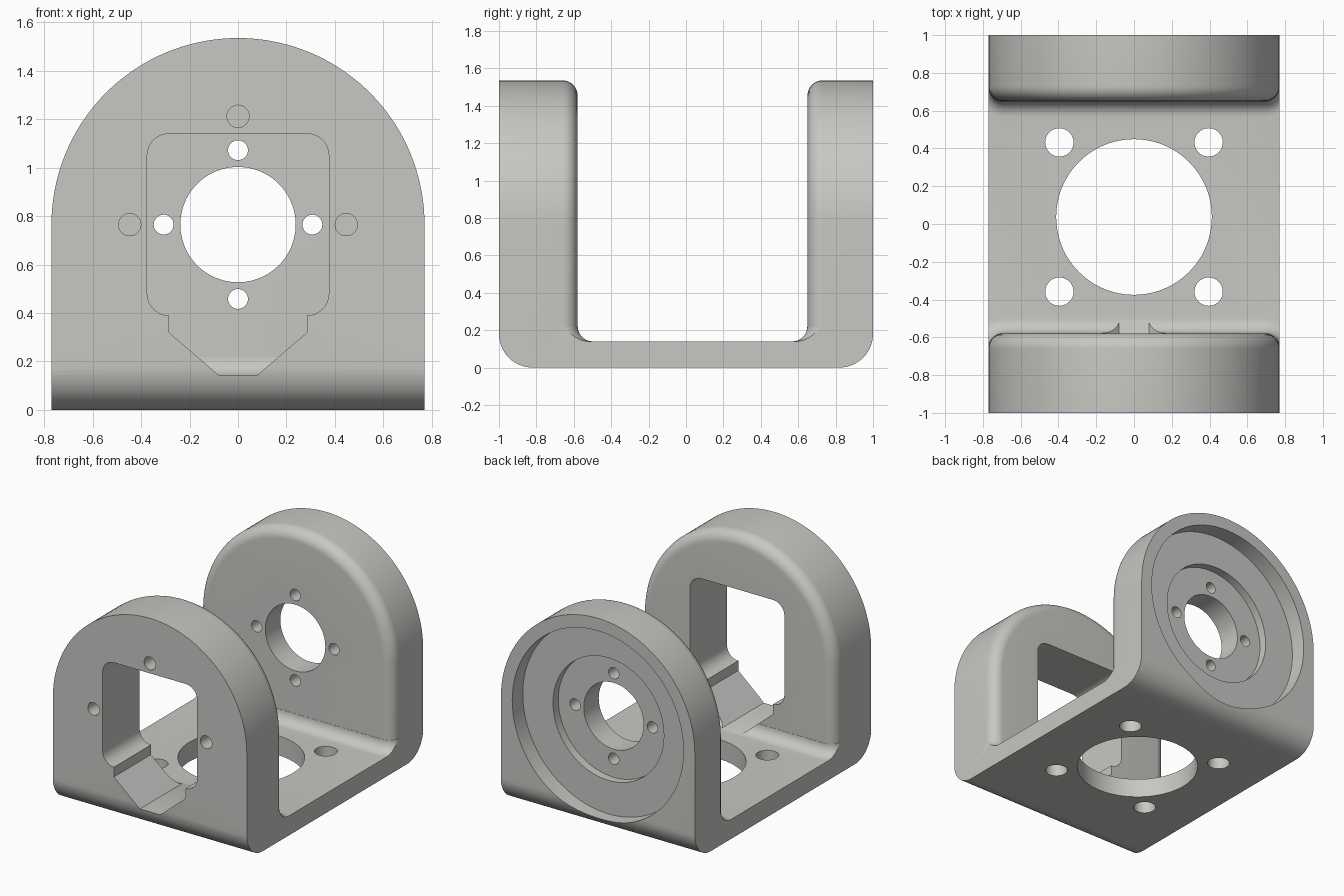
import bpy, bmesh, math
from math import sin, cos, pi, sqrt

if "Cube" in bpy.data.objects:
    bpy.data.objects.remove(bpy.data.objects["Cube"])

W = 0.77          # half width and arch radius
AXIS_Z = 0.765    # height of the arch centre
FLOOR = 0.14      # top of the base plate
R = 0.08          # rounding and fillet radius
OUT_R = 0.18      # outer bottom corner radius

grey = bpy.data.materials.new("light_grey")
grey.diffuse_color = (0.57, 0.57, 0.545, 1)
grey.use_nodes = True
grey.node_tree.nodes["Principled BSDF"].inputs["Base Color"].default_value = grey.diffuse_color


def loft(name, loops):
    """Closed solid through loops that have the same number of points."""
    bm = bmesh.new()
    rings = [[bm.verts.new(p) for p in loop] for loop in loops]
    n = len(rings[0])
    for a, b in zip(rings, rings[1:]):
        for i in range(n):
            j = (i + 1) % n
            bm.faces.new((a[i], a[j], b[j], b[i]))
    bm.faces.new(rings[0][::-1])
    bm.faces.new(rings[-1])
    bmesh.ops.recalc_face_normals(bm, faces=bm.faces)
    mesh = bpy.data.meshes.new(name)
    bm.to_mesh(mesh)
    bm.free()
    obj = bpy.data.objects.new(name, mesh)
    bpy.context.collection.objects.link(obj)
    mesh.materials.append(grey)
    return obj


def arc(cx, cy, r, a0, a1, n=12):
    return [(cx + r * cos(math.radians(a0 + (a1 - a0) * i / n)),
             cy + r * sin(math.radians(a0 + (a1 - a0) * i / n))) for i in range(n + 1)]


def circle(r, cx, cy, n=64):
    return arc(cx, cy, r, 0, 360, n)[:-1]


def prism_y(name, pts, y0, y1):
    return loft(name, [[(x, y, z) for x, z in pts] for y in (y0, y1)])


def prism_z(name, pts, z0, z1):
    return loft(name, [[(x, y, z) for x, y in pts] for z in (z0, z1)])


def combine(target, tool, operation):
    mod = target.modifiers.new("combine", 'BOOLEAN')
    mod.operation = operation
    mod.solver = 'EXACT'
    mod.object = tool
    bpy.context.view_layer.objects.active = target
    bpy.ops.object.modifier_apply(modifier=mod.name)
    bpy.data.objects.remove(tool)


def cut(tool):
    combine(body, tool, 'DIFFERENCE')


def wall(name, inner, side):
    """Arched wall with its inner edge rounded; side is -1 front, 1 back."""
    layers = [(side * 1.05, 0)]
    for i in range(11):
        a = pi / 2 * i / 10
        layers.append((inner + side * R * (1 - sin(a)), R * (1 - cos(a))))
    loops = []
    for y, inset in layers:
        w = W - inset
        pts = [(w, 0.05)] + arc(0, AXIS_Z, w, 0, 180, 72) + [(-w, 0.05)]
        loops.append([(x, y, z) for x, z in pts])
    return loft(name, loops)


def floor_fillet(name, inner, side):
    """Concave fillet that wraps around the rounded wall corners."""
    limit = 0.8
    levels = [(0.08, R)]
    for i in range(11):
        a = pi / 2 * i / 10
        levels.append((FLOOR + R * (1 - cos(a)), R * (1 - sin(a))))
    loops = []
    for z, d in levels:
        r = R + d + 0.0015
        start = math.degrees(math.acos(min(1, (limit - W + R) / r)))
        half = arc(W - R, 0, r, start, 90)
        half = [(half[0][0], -0.25)] + half
        pts = half + [(-x, y) for x, y in reversed(half)]
        loops.append([(x, inner + side * (R - y), z) for x, y in pts])
    return loft(name, loops)


# Base plate, the two arched walls and their fillets
body = prism_z("yoke_bracket", [(-0.8, -1.05), (0.8, -1.05), (0.8, 1.05), (-0.8, 1.05)],
               -0.05, FLOOR)
for label, inner, side in (("front", -0.58, -1), ("back", 0.65, 1)):
    combine(body, wall(label + "_wall", inner, side), 'UNION')
    combine(body, floor_fillet(label + "_fillet", inner, side), 'UNION')

# Outer envelope with rounded bottom corners
k = 1 - OUT_R
envelope = ([(-1, 1.8)] + arc(-k, OUT_R, OUT_R, 180, 270, 16)
            + arc(k, OUT_R, OUT_R, 270, 360, 16) + [(1, 1.8)])
combine(body, loft("envelope", [[(x, y, z) for y, z in envelope] for x in (-W, W)]),
        'INTERSECT')

# Front wall opening with a stepped, tapered lower end
half = ([(0.08, 0.144), (0.285, 0.32)] + arc(0.285, 0.48, 0.09, -90, 0, 8)
        + arc(0.285, 1.05, 0.09, 0, 90, 8))
cut(prism_y("opening", half + [(-x, z) for x, z in reversed(half)], -1.2, -0.45))

# Blind screw holes in the front face
for x, z in ((-0.447, 0), (0.447, 0), (0, 0.447)):
    cut(prism_y("blind_hole", circle(0.046, x, AXIS_Z + z, 32), -1.2, -0.8))

# Back wall: stepped recess, shaft hole and four screw holes
for r, y0 in ((0.68, 0.88), (0.44, 0.82), (0.238, 0.5)):
    cut(prism_y("bore", circle(r, 0, AXIS_Z, 96), y0, 1.2))
for x, z in ((0.307, 0), (-0.307, 0), (0, 0.307), (0, -0.307)):
    cut(prism_y("screw_hole", circle(0.041, x, AXIS_Z + z, 32), 0.5, 1.2))

# Base plate: large hole and four mounting holes
cut(prism_z("base_hole", circle(0.412, 0, 0.037, 96), -0.2, 0.3))
for x in (-0.395, 0.395):
    for y in (-0.358, 0.432):
        cut(prism_z("mounting_hole", circle(0.075, x, y, 40), -0.2, 0.3))

# Smooth curved faces, keep sharp edges
bpy.ops.object.select_all(action='DESELECT')
body.select_set(True)
bpy.context.view_layer.objects.active = body
bpy.ops.object.shade_smooth_by_angle(angle=math.radians(30))
